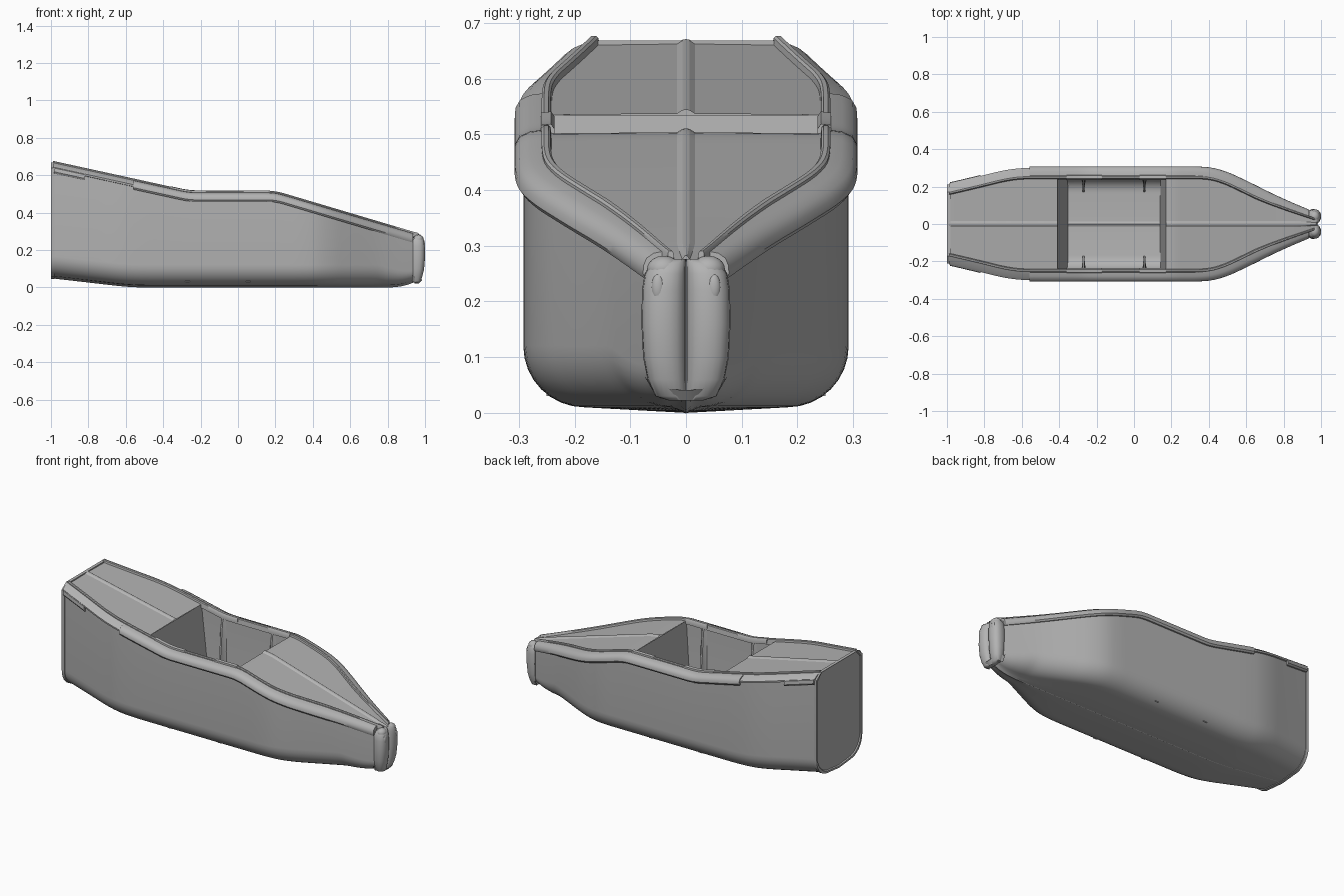
import bpy, bmesh, math

if "Cube" in bpy.data.objects:
    bpy.data.objects.remove(bpy.data.objects["Cube"])

grey = bpy.data.materials.new("hull grey")
grey.diffuse_color = (0.45, 0.45, 0.45, 1)
grey.use_nodes = True
grey.node_tree.nodes["Principled BSDF"].inputs["Base Color"].default_value = grey.diffuse_color

# Curves along the length: wall half-width, sheer height and bottom height
WIDTH = [(-1, .205), (-.85, .24), (-.66, .287), (-.55, .292), (.38, .292), (.46, .28),
         (.6, .215), (.7, .165), (.8, .12), (.93, .068), (1, .04)]
SHEER = [(-1, .672), (-.26, .51), (.2, .51), (.95, .287), (1, .275)]
BOTTOM = [(-1, .05), (-.6, .004), (-.5, 0), (.84, 0), (.92, .015), (.97, .04), (1, .06)]


def lerp(table, x):
    x = max(table[0][0], min(table[-1][0], x))
    for (x0, a), (x1, b) in zip(table, table[1:]):
        if x <= x1:
            return a + (b - a) * (x - x0) / (x1 - x0)


def soft(table, x, r):
    r = max(.001, min(r, 1 - abs(x)))
    return sum(lerp(table, x + r * k / 4) for k in range(-4, 5)) / 9


def width(x):
    return soft(WIDTH, x, .07)


def sheer(x):
    return soft(SHEER, x, .04)


def bottom(x):
    return soft(BOTTOM, x, .05)


def stretch(x):
    # sideways thickness factor where the side runs at an angle
    slope = (width(min(x + .01, 1)) - width(max(x - .01, -1))) / .02
    return math.sqrt(1 + slope * slope)


def span(a, b, n):
    return [a + (b - a) * i / n for i in range(n + 1)]


def finish(name, bm, angle=35, flip=False):
    bmesh.ops.remove_doubles(bm, verts=bm.verts, dist=.0002)
    bmesh.ops.recalc_face_normals(bm, faces=bm.faces)
    if flip:
        bmesh.ops.reverse_faces(bm, faces=bm.faces)
    me = bpy.data.meshes.new(name)
    bm.to_mesh(me)
    bm.free()
    ob = bpy.data.objects.new(name, me)
    bpy.context.collection.objects.link(ob)
    me.materials.append(grey)
    bpy.ops.object.select_all(action='DESELECT')
    ob.select_set(True)
    bpy.context.view_layer.objects.active = ob
    bpy.ops.object.shade_smooth_by_angle(angle=math.radians(angle))
    return ob


def loft(name, rings, closed=False, caps=False, angle=35, mirror=False, flip=False):
    bm = bmesh.new()
    for s in ((1, -1) if mirror else (1,)):
        rows = [[bm.verts.new((x, s * y, z)) for x, y, z in r] for r in rings]
        n = len(rows[0])
        for a, b in zip(rows, rows[1:]):
            for i in range(n if closed else n - 1):
                j = (i + 1) % n
                bm.faces.new((a[i], a[j], b[j], b[i]))
        if caps:
            bm.faces.new(rows[0])
            bm.faces.new(rows[-1])
    return finish(name, bm, angle, flip)


def u_section(w, zb, zt, radius, rise=.01):
    # right half from keel to top, then mirrored into a full U
    r = min(radius, w * .8)
    half = [(0, zb), (.5 * (w - r), zb + rise * .5)]
    for k in range(9):
        a = math.pi / 2 * k / 8
        half.append((w - r + r * math.sin(a), zb + rise + r * (1 - math.cos(a))))
    half.append((w, zt))
    return [(-y, z) for y, z in half[:0:-1]] + half


# Hull shell
loft("hull", [[(x, y, z) for y, z in u_section(width(x), bottom(x), sheer(x) - .025, .11)]
              for x in span(-.99, .965, 90)], angle=40)

# Transom plate with a small raised border
edge = []
for x, grow in ((-.982, .006), (-1, .006), (-1, -.004), (-.994, -.008)):
    sec = u_section(.206 + grow, .05 - grow, .632 + grow, .11)
    edge.append([(x, y, z) for y, z in [(-.165 - grow, .668)] + sec + [(.165 + grow, .668)]])
loft("transom", edge, closed=True, caps=True, angle=30)

# Keel strip under the hull
loft("keel", [[(x, -.008, bottom(x) + .004), (x, 0, bottom(x) - .001), (x, .008, bottom(x) + .004)]
              for x in span(-.99, .95, 50)])


# Gunwale: profile points are (inward from the wall, above the sheer)
def rail(name, profile, x0, x1, n):
    rings = []
    for x in span(x0, x1, n):
        k = stretch(x) * (1 if x < .65 else 1 - .38 * (x - .65) / .3)
        rings.append([(x, max(width(x) - d * k, .008), sheer(x) + h) for d, h in profile])
    loft(name, rings, closed=True, caps=True, mirror=True)


rail("gunwale", [(.005, -.052), (-.009, -.052), (-.016, -.042), (-.015, -.028), (-.007, -.014),
                 (.012, -.005), (.035, -.002), (.04, -.02)], -.56, .935, 70)
rail("gunwale_aft", [(.004, -.038), (-.008, -.036), (-.009, -.026), (.005, -.015),
                     (.035, -.002), (.04, -.02)], -.99, -.56, 24)
rail("stern_rubbing_block", [(.01, -.06), (-.008, -.06), (-.014, -.05), (-.012, -.03), (.01, -.016)],
     -.985, -.82, 10)
rail("coaming_ridge", [(.033, -.02), (.033, .003), (.037, .007), (.045, .007), (.049, .003),
                       (.053, -.025)], -.99, .965, 80)


# Decks with a raised centre seam
def deck(name, x0, x1, n):
    rings = []
    for x in span(x0, x1, n):
        k = stretch(x) * (1 if x < .65 else 1 - .38 * (x - .65) / .3)
        w = max(width(x) - .045 * k, .012)
        z = sheer(x) - .007
        s = min(.016, w * .3)
        half = [(0, z + .008), (s * .4, z + .007), (s, z + .001), (w, z - .001)]
        rings.append([(x, -y, h) for y, h in half[:0:-1]] + [(x, y, h) for y, h in half])
    loft(name, rings, angle=20)


deck("aft_deck", -.99, -.41, 20)
deck("fore_deck", .17, .975, 40)

# Cockpit liner with sloping end walls
FLOOR = .025
liner = []
for t in span(0, 1, 12):
    ring = []
    zt0 = sheer(-.41) - .008
    zt1 = sheer(.17) - .008
    for y, z in u_section(.246, FLOOR, 1, .08, .006):
        h = zt0 + (zt1 - zt0) * min(1, t * 3.5) if z == 1 else z
        f = (h - FLOOR) / .48
        x0, x1 = -.352 - .058 * min(f, 1), .14 + .03 * min(f, 1)
        ring.append((x0 + (x1 - x0) * t, y, h))
    liner.append(ring)
loft("cockpit_liner", liner, caps=True, angle=30, flip=True)

# Floor seam
loft("floor_seam", [[(x, -.014, FLOOR + .001), (x, 0, FLOOR + .009), (x, .014, FLOOR + .001)]
                    for x in span(-.352, .14, 2)])

# Frames that deepen toward the floor
for name, cx in (("aft_rib", -.27), ("front_rib", .055)):
    rings = []
    for z, depth, half in ((.03, .078, .012), (.12, .055, .02), (.3, .03, .028),
                           (.44, .018, .034), (.512, .008, .042)):
        rings.append([(cx - half, .25, z), (cx - half * .45, .25 - depth * .3, z),
                      (cx - .005, .25 - depth, z), (cx + .005, .25 - depth, z),
                      (cx + half * .45, .25 - depth * .3, z), (cx + half, .25, z)])
    loft(name, rings, closed=True, caps=True, mirror=True)

# Low cap pads on the rail beside each frame
for name, a, b in (("aft_rail_pad", -.36, -.17), ("front_rail_pad", .03, .17)):
    rail(name, [(.03, -.01), (.032, .007), (.05, .009), (.056, 0), (.056, -.02)], a, b, 6)

# Stem: two rounded lobes meeting at a centre groove
STEM = [(.022, .945, .968, .03), (.03, .94, .976, .055), (.06, .935, .986, .069), (.1, .935, .995, .077),
        (.16, .935, 1.0, .08), (.22, .935, 1.0, .079), (.25, .935, .996, .074),
        (.268, .94, .988, .064), (.276, .95, .975, .045)]
rings = []
for z, xb, xf, w in STEM:
    pts = [(xb, 0, z), (xb, w * .9, z)]
    for k in range(11):
        a = math.pi * k / 10
        depth = (xf - xb) * (.25 + .75 * math.sin(a) ** .6)
        pts.append((xb + depth, w * (.5 + .5 * math.cos(a)), z))
    rings.append(pts)
loft("bow_stem", rings, closed=True, caps=True, mirror=True, angle=45)

# Lip at the foot of the stem
loft("stem_foot", [[(x, y * s, z) for x, y, z in
                    [(.93, -.074, .065), (.965, -.06, .05), (.984, -.025, .042), (.985, 0, .041),
                     (.984, .025, .042), (.965, .06, .05), (.93, .074, .065)]] if s == 1 else
                   [(x, y * s, z) for x, y, z in
                    [(.93, -.06, .03), (.955, -.05, .026), (.968, -.02, .023), (.968, 0, .022),
                     (.968, .02, .023), (.955, .05, .026), (.93, .06, .03)]] for s in (1, .9)])

# Knobs on top of the stem with pointed tongues
bm = bmesh.new()
for s in (1, -1):
    for (x, y, z), r, sc in (((.965, .04, .258), .03, (.9, 1, .8)), ((.992, .05, .225), .012, (.7, 1, 2))):
        new = bmesh.ops.create_uvsphere(bm, u_segments=16, v_segments=10, radius=r)["verts"]
        for v in new:
            v.co = (x + v.co.x * sc[0], s * y + v.co.y * sc[1], z + v.co.z * sc[2])
finish("bow_knobs", bm, 50)
